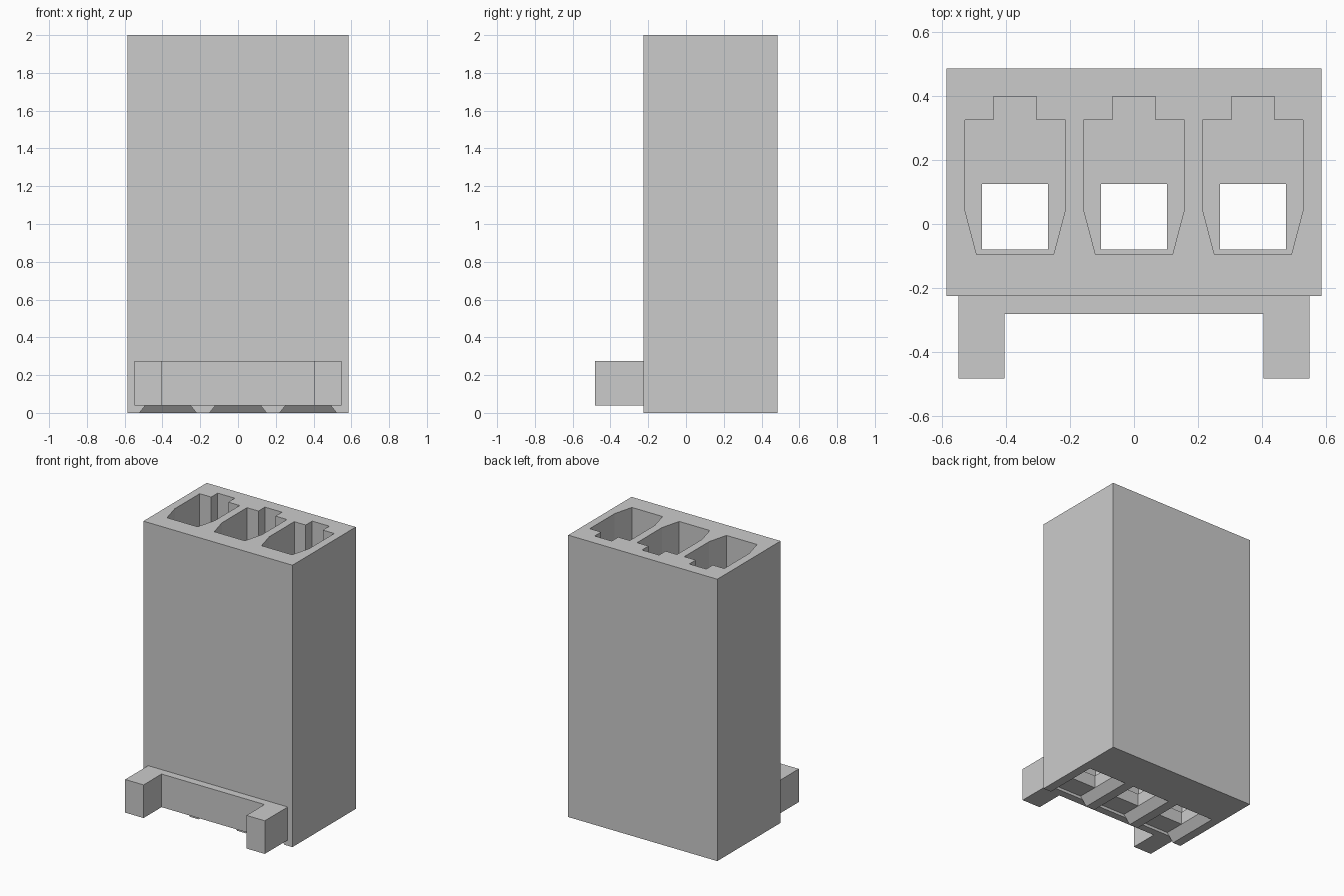
import bpy, bmesh

if "Cube" in bpy.data.objects:
    bpy.data.objects.remove(bpy.data.objects["Cube"])

PITCH = 0.371


def loft(name, bottom, top, z0, z1):
    """Solid between two matching outlines (counter-clockwise) at z0 and z1."""
    bm = bmesh.new()
    lo = [bm.verts.new((x, y, z0)) for x, y in bottom]
    hi = [bm.verts.new((x, y, z1)) for x, y in top]
    n = len(lo)
    bm.faces.new(lo[::-1])
    bm.faces.new(hi)
    for i in range(n):
        j = (i + 1) % n
        bm.faces.new((lo[i], lo[j], hi[j], hi[i]))
    mesh = bpy.data.meshes.new(name)
    bm.to_mesh(mesh)
    bm.free()
    obj = bpy.data.objects.new(name, mesh)
    bpy.context.collection.objects.link(obj)
    return obj


def rect(x0, x1, y0, y1):
    return [(x0, y0), (x1, y0), (x1, y1), (x0, y1)]


def mirrored(right):
    return right + [(-x, y) for x, y in reversed(right)]


def cut(target, cutter):
    mod = target.modifiers.new("cut", 'BOOLEAN')
    mod.operation = 'DIFFERENCE'
    mod.solver = 'EXACT'
    mod.object = cutter
    bpy.context.view_layer.objects.active = target
    bpy.ops.object.modifier_apply(modifier=mod.name)
    bpy.data.objects.remove(cutter, do_unlink=True)


# Tall connector housing
housing = loft("housing", *[rect(-0.585, 0.585, -0.225, 0.485)] * 2, 0, 2)

# Three keyed cavities, each with a pin hole and a flared entry open to the front
cavity = mirrored([(0.12, -0.095), (0.157, 0.045), (0.157, 0.325),
                   (0.067, 0.325), (0.067, 0.398)])
pin_hole = rect(-0.103, 0.103, -0.08, 0.125)
flare_low = rect(-0.159, 0.159, -0.3, 0.181)
flare_high = rect(-0.103, 0.103, -0.3, 0.125)
for i in (-1, 0, 1):
    for name, low, high, z0, z1 in (
            ("cavity_cutter", cavity, cavity, 0.15, 2.1),
            ("pin_hole_cutter", pin_hole, pin_hole, -0.1, 0.3),
            ("flare_cutter", flare_low, flare_high, -0.01, 0.06)):
        cutter = loft(name, low, high, z0, z1)
        cutter.location.x = i * PITCH
        cut(housing, cutter)

# U-shaped locking bracket on the front
bracket = mirrored([(0.404, -0.28), (0.404, -0.482), (0.548, -0.482), (0.548, -0.225)])
loft("locking_bracket", bracket, bracket, 0.04, 0.275)
